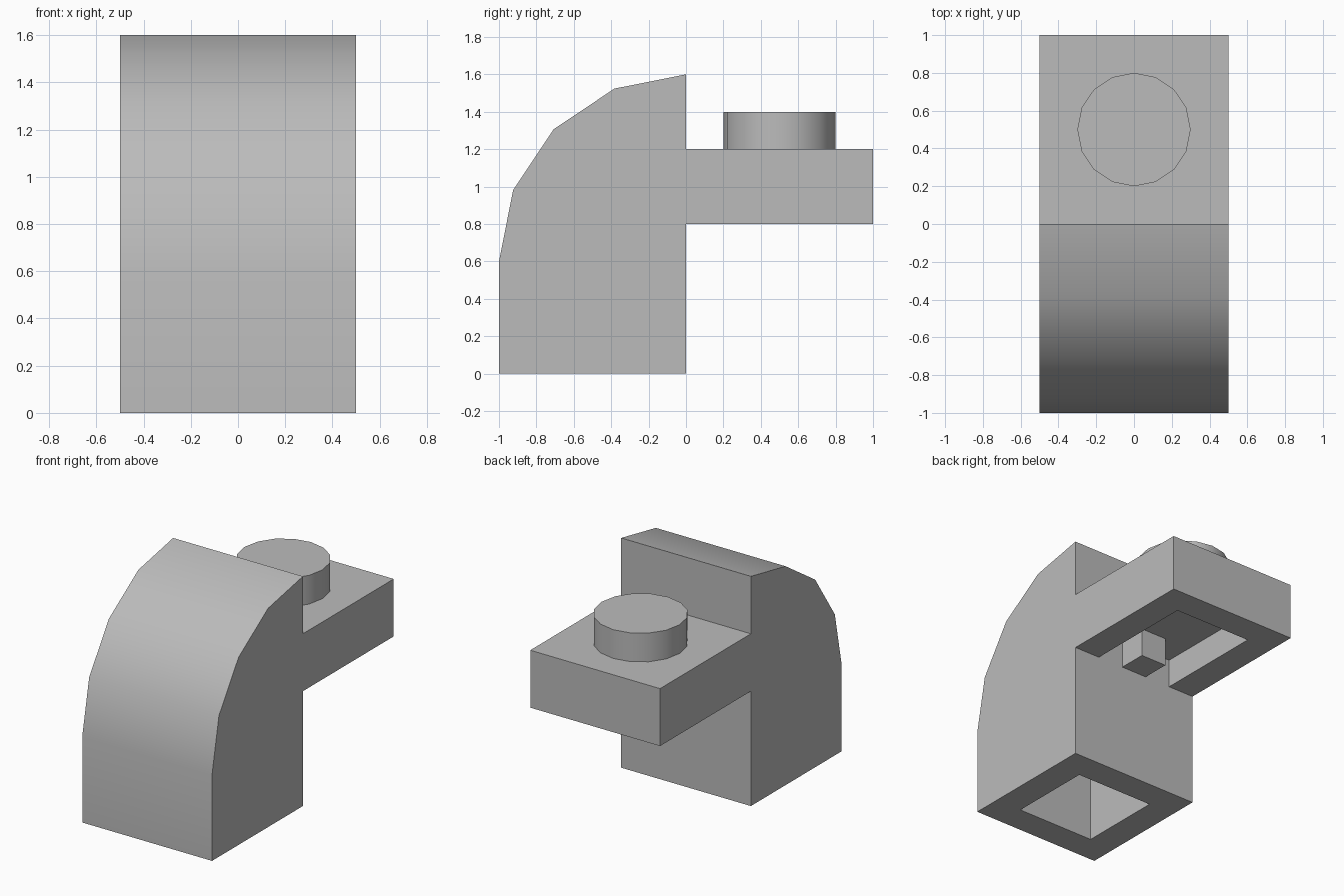
import bpy
import bmesh
from math import sin, cos, pi, radians
from mathutils import Matrix

cube = bpy.data.objects.get("Cube")
if cube:
    bpy.data.objects.remove(cube, do_unlink=True)

GREY = (0.5, 0.5, 0.5, 1)
grey = bpy.data.materials.new("plain_grey")
grey.use_nodes = True
grey.diffuse_color = GREY
grey.node_tree.nodes["Principled BSDF"].inputs["Base Color"].default_value = GREY

HALF = 0.5      # half width
WALL = 0.2      # wall thickness
ARM_LOW, ARM_TOP = 0.8, 1.2


def finish(name, bm):
    bmesh.ops.recalc_face_normals(bm, faces=bm.faces)
    mesh = bpy.data.meshes.new(name)
    bm.to_mesh(mesh)
    bm.free()
    mesh.materials.append(grey)
    obj = bpy.data.objects.new(name, mesh)
    bpy.context.collection.objects.link(obj)
    return obj


def box(name, low, high):
    bm = bmesh.new()
    bmesh.ops.create_cube(bm, size=1)
    for v in bm.verts:
        v.co = [(a + b) / 2 + c * (b - a) for a, b, c in zip(low, high, v.co)]
    return finish(name, bm)


def prism(name, profile):
    """Extrude a (y, z) outline across the full width."""
    bm = bmesh.new()
    face = bm.faces.new([bm.verts.new((-HALF, y, z)) for y, z in profile])
    side = bmesh.ops.extrude_face_region(bm, geom=[face])["geom"]
    verts = [g for g in side if isinstance(g, bmesh.types.BMVert)]
    bmesh.ops.translate(bm, verts=verts, vec=(2 * HALF, 0, 0))
    return finish(name, bm)


def activate(obj):
    bpy.ops.object.select_all(action="DESELECT")
    obj.select_set(True)
    bpy.context.view_layer.objects.active = obj


def cut(obj, cutter):
    mod = obj.modifiers.new("cut", "BOOLEAN")
    mod.operation = "DIFFERENCE"
    mod.solver = "EXACT"
    mod.object = cutter
    activate(obj)
    bpy.ops.object.modifier_apply(modifier=mod.name)
    bpy.data.objects.remove(cutter, do_unlink=True)


def smooth(obj):
    activate(obj)
    bpy.ops.object.shade_smooth_by_angle(angle=radians(35))


# Curved block with the arm behind it, from one side outline
arc = [(-cos(i * pi / 8), 0.6 + sin(i * pi / 8)) for i in range(5)]
body = prism("curved_body", [(0, 0), (-1, 0)] + arc + [
    (0, ARM_TOP), (1, ARM_TOP), (1, ARM_LOW), (0, ARM_LOW)])

# Hollow under the block and hollow under the arm
inner = HALF - WALL
cut(body, box("well_cutter", (-inner, -1 + WALL, -0.1), (inner, -WALL, 1)))
cut(body, box("arm_cutter", (-inner, 0, ARM_LOW - 0.1),
              (inner, 1 - WALL, ARM_TOP - WALL)))
smooth(body)

# Small square lug under the arm
box("underside_lug", (-0.1, 0, ARM_LOW), (0.1, 0.2, ARM_TOP - WALL))

# Round stud on the arm
bm = bmesh.new()
bmesh.ops.create_cone(bm, cap_ends=True, segments=16, radius1=0.3, radius2=0.3,
                      depth=0.2, matrix=Matrix.Translation((0, 0.5, ARM_TOP + 0.1)))
smooth(finish("top_stud", bm))
